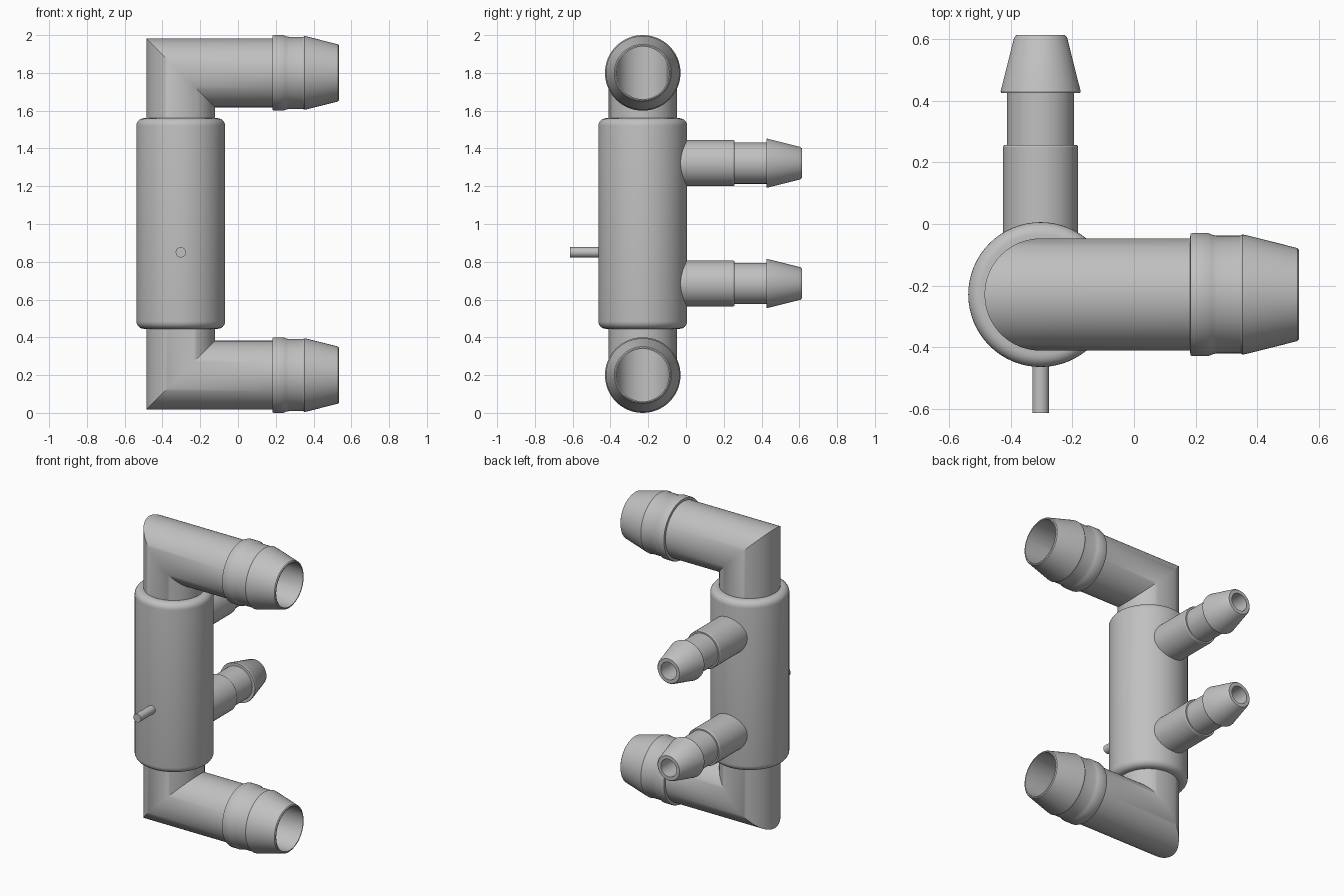
import bpy
import math
from mathutils import Vector

if "Cube" in bpy.data.objects:
    bpy.data.objects.remove(bpy.data.objects["Cube"], do_unlink=True)

grey = bpy.data.materials.new("plain grey")
grey.use_nodes = True
grey.diffuse_color = (0.53, 0.53, 0.53, 1)
grey.node_tree.nodes["Principled BSDF"].inputs["Base Color"].default_value = (0.53, 0.53, 0.53, 1)

AX, AY = -0.303, -0.229      # axis of the upright body
TOP, MID = 1.8, 1.0          # height of the upper arm, mirror height
SEG = 64


def skin(name, rings, closed):
    """Join rings of points into a tube; closed joins last to first, else the ends are capped."""
    n, k = len(rings), len(rings[0])
    verts = [p for ring in rings for p in ring]
    faces = []
    for i in range(n if closed else n - 1):
        j = (i + 1) % n
        for a in range(k):
            b = (a + 1) % k
            faces.append((i * k + a, i * k + b, j * k + b, j * k + a))
    if not closed:
        faces += [tuple(reversed(range(k))), tuple(range((n - 1) * k, n * k))]
    mesh = bpy.data.meshes.new(name)
    mesh.from_pydata(verts, [], faces)
    mesh.materials.append(grey)
    obj = bpy.data.objects.new(name, mesh)
    bpy.context.collection.objects.link(obj)
    bpy.ops.object.select_all(action='DESELECT')
    obj.select_set(True)
    bpy.context.view_layer.objects.active = obj
    bpy.ops.object.mode_set(mode='EDIT')
    bpy.ops.mesh.select_all(action='SELECT')
    bpy.ops.mesh.normals_make_consistent(inside=False)
    bpy.ops.object.mode_set(mode='OBJECT')
    bpy.ops.object.shade_smooth_by_angle(angle=math.radians(28))
    return obj


def ring(centre, u, v, r):
    angles = [2 * math.pi * i / SEG for i in range(SEG)]
    return [Vector(centre) + r * (math.cos(a) * Vector(u) + math.sin(a) * Vector(v)) for a in angles]


def lathe(name, origin, u, v, axis, profile, closed):
    """Spin (distance, radius) pairs around an axis."""
    skin(name, [ring(Vector(origin) + Vector(axis) * d, u, v, r) for d, r in profile], closed)


def bent_rings(arm_profile, r):
    """Rings through the upper arm, its mitred corner, and the mirrored lower half."""
    half = [((x, AY, TOP), (0, 0, 1), rad) for x, rad in arm_profile]
    half.append(((AX, AY, TOP), (-1, 0, 1), r))
    low = [((c[0], AY, 2 * MID - c[2]), (u[0], 0, -u[2]), rad) for c, u, rad in reversed(half)]
    return [ring(c, u, (0, 1, 0), rad) for c, u, rad in half + low]


# Main pipe: outer skin with hose barbs, then the bore back through it
barb = [(0.535, 0.145), (0.53, 0.151), (0.363, 0.193), (0.352, 0.195), (0.345, 0.191),
        (0.268, 0.191), (0.255, 0.194), (0.24, 0.2), (0.19, 0.2), (0.183, 0.197), (0.182, 0.182)]
outer = bent_rings(barb, 0.182)
inner = bent_rings([(0.535, 0.139)], 0.139)
skin("main_pipe", outer + inner[::-1], True)

# Upright body sleeve with rounded rims
rim = [(0.04 * math.sin(t * math.pi / 12), 0.04 * math.cos(t * math.pi / 12)) for t in range(7)]
upper = [(1.52 + dz, 0.195 + dr) for dz, dr in rim]
lower = [(0.485 - dz, 0.195 + dr) for dz, dr in reversed(rim)]
lathe("body_sleeve", (AX, AY, 0), (1, 0, 0), (0, 1, 0), (0, 0, 1),
      [(0.445, 0.16)] + lower + upper + [(1.56, 0.16)], True)

# Two small hose nozzles at the back
nozzle = [(-0.06, 0.057), (-0.06, 0.122), (0.25, 0.122), (0.257, 0.118), (0.257, 0.109),
          (0.425, 0.109), (0.425, 0.128), (0.432, 0.13), (0.442, 0.127),
          (0.605, 0.086), (0.613, 0.079), (0.613, 0.057)]
for name, z in (("upper_nozzle", 1.322), ("lower_nozzle", 0.685)):
    lathe(name, (AX, 0, z), (1, 0, 0), (0, 0, 1), (0, 1, 0), nozzle, True)

# Thin pin at the front
lathe("front_pin", (AX, 0, 0.85), (1, 0, 0), (0, 0, 1), (0, 1, 0),
      [(-0.613, 0.027), (-0.44, 0.027)], False)
